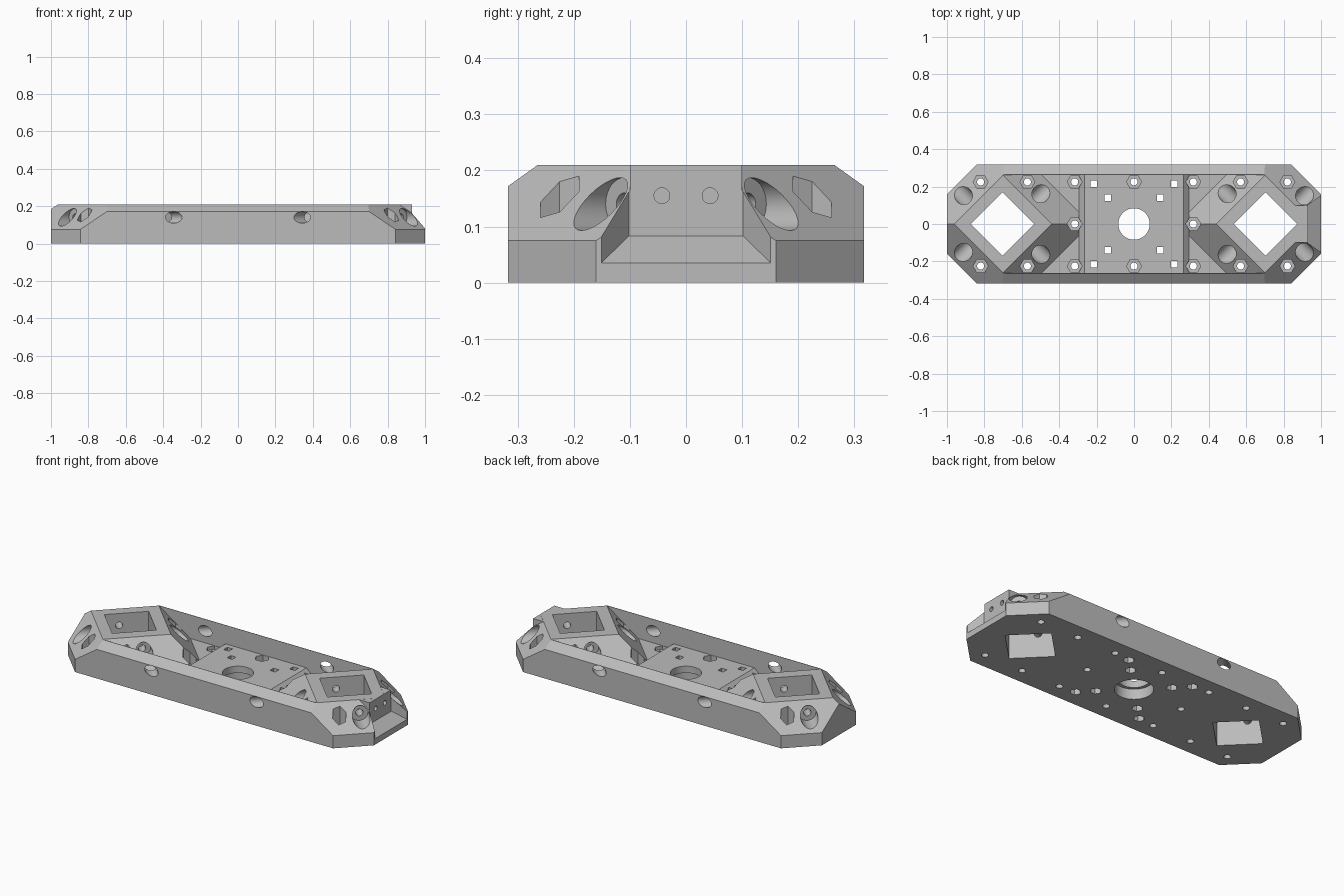
import bpy, bmesh
from math import pi, cos, sin
from mathutils import Vector

if "Cube" in bpy.data.objects:
    bpy.data.objects.remove(bpy.data.objects["Cube"], do_unlink=True)

SIDES = (-1, 1)
CX = 0.703        # centre of each end block
SLOPE = 1.475     # horizontal spread of the sloped faces per unit of height


def finish(bm, name):
    bmesh.ops.recalc_face_normals(bm, faces=bm.faces[:])
    mesh = bpy.data.meshes.new(name)
    bm.to_mesh(mesh)
    bm.free()
    ob = bpy.data.objects.new(name, mesh)
    bpy.context.collection.objects.link(ob)
    return ob


def loft(bm, first, last):
    """Closed solid between two loops of equal length."""
    a = [bm.verts.new(p) for p in first]
    b = [bm.verts.new(p) for p in last]
    n = len(a)
    bm.faces.new(a[::-1])
    bm.faces.new(b)
    for i in range(n):
        j = (i + 1) % n
        bm.faces.new((a[i], a[j], b[j], b[i]))


def solid(name, first, last):
    bm = bmesh.new()
    loft(bm, first, last)
    return finish(bm, name)


def rectangle(x, y, z):
    return [(-x, -y, z), (x, -y, z), (x, y, z), (-x, y, z)]


def end_rectangle(x, y, z0, z1):
    return [(x, -y, z0), (x, y, z0), (x, y, z1), (x, -y, z1)]


def diamond(x, r, z):
    return [(x + r, 0, z), (x, r, z), (x - r, 0, z), (x, -r, z)]


def drill(name, rods, radius, segments, phase=0.0):
    """Straight prisms, one for each start and end point."""
    bm = bmesh.new()
    for start, end in rods:
        a, b = Vector(start), Vector(end)
        axis = (b - a).normalized()
        u = Vector((1, 0, 0)) if abs(axis.z) > 0.9 else axis.cross(Vector((0, 0, 1)))
        v = axis.cross(u)
        angles = [phase + 2 * pi * i / segments for i in range(segments)]
        ring = [radius * (cos(t) * u + sin(t) * v) for t in angles]
        loft(bm, [a + p for p in ring], [b + p for p in ring])
    return finish(bm, name)


def upright(places, z0, z1):
    return [((x, y, z0), (x, y, z1)) for x, y in places]


def combine(target, tool, operation="DIFFERENCE"):
    mod = target.modifiers.new("shape", "BOOLEAN")
    mod.operation = operation
    mod.solver = "MANIFOLD"
    mod.object = tool
    bpy.context.view_layer.objects.active = target
    bpy.ops.object.modifier_apply(modifier=mod.name)
    bpy.data.objects.remove(tool, do_unlink=True)


# Eight-sided body with sloped corners and bevelled long edges
outline = [(1, -0.16), (1, 0.16), (0.843, 0.317), (-0.843, 0.317),
           (-1, 0.16), (-1, -0.16), (-0.843, -0.317), (0.843, -0.317)]
bm = bmesh.new()
loft(bm, [(x, y, 0) for x, y in outline], [(x, y, 0.21) for x, y in outline])
planes = [((sx * 0.843, sy * 0.317, 0.075), (sx, sy, SLOPE)) for sx in SIDES for sy in SIDES]
planes += [((0, sy * 0.317, 0.172), (0, sy * 0.038, 0.053)) for sy in SIDES]
for point, normal in planes:
    cut = bmesh.ops.bisect_plane(bm, geom=bm.verts[:] + bm.edges[:] + bm.faces[:], dist=1e-5,
                                 plane_co=point, plane_no=Vector(normal).normalized(),
                                 clear_outer=True)
    rim = [e for e in cut["geom_cut"] if isinstance(e, bmesh.types.BMEdge)]
    bmesh.ops.holes_fill(bm, edges=rim, sides=0)
body = finish(bm, "mounting_body")

# Central pocket, leaving the sloped diamond blocks and the raised plate
pocket = solid("pocket_cutter", rectangle(CX, 0.262, 0.07), rectangle(CX, 0.262, 0.3))
for sx in SIDES:
    low, high = [diamond(sx * CX, 0.264 + (0.21 - z) * SLOPE, z) for z in (0.04, 0.34)]
    block = solid("diamond_block", low, high)
    combine(block, solid("block_trim", rectangle(0.295, 0.7, 0), rectangle(0.295, 0.7, 0.5)))
    combine(pocket, block)
combine(pocket, solid("centre_plate", rectangle(0.325, 0.3, 0.04), rectangle(0.265, 0.3, 0.1)))
combine(body, pocket)

# Connector block, flared notch and two small holes on the left end
combine(body, solid("connector_block", end_rectangle(0.8, 0.1, 0.06, 0.2095),
                    end_rectangle(0.95, 0.1, 0.06, 0.2095)), "UNION")
combine(body, solid("notch_cutter", end_rectangle(0.93, 0.102, 0.083, 0.3),
                    end_rectangle(1.07, 0.2, -0.013, 0.3)))
combine(body, drill("connector_holes", [((0.885, s * 0.043, 0.155), (1.1, s * 0.043, 0.155))
                                        for s in SIDES], 0.014, 20))

# Square openings through both end blocks
combine(body, drill("square_openings", upright([(-CX, 0), (CX, 0)], -0.1, 0.4), 0.17, 4))

# Horizontal diagonal screw holes: counterbore, screw passage and wall access
bores, passages, access = [], [], []
for sx in SIDES:
    for sy in SIDES:
        for x, direction in ((0.5, -1), (0.92, 1)):
            def at(t):
                return (sx * (x + direction * t), sy * (0.16 + t), 0.14)
            bores.append((at(-0.05), at(0.06)))
            passages.append((at(-0.125), at(0)))
            if direction < 0:
                access.append((at(0.06), at(0.25)))
combine(body, drill("counterbores", bores, 0.047, 32))
combine(body, drill("screw_passages", passages, 0.02, 20))
combine(body, drill("access_holes", access, 0.031, 32))

# Vertical bolt holes with hexagonal nut pockets
spots = [(x, sy * 0.225) for sy in SIDES for x in (-0.82, -0.57, -0.317, 0, 0.317, 0.57, 0.82)]
spots += [(sx * 0.317, 0) for sx in SIDES]
combine(body, drill("nut_pockets", upright(spots, 0.05, 0.4), 0.04, 6))
combine(body, drill("bolt_holes", upright(spots, -0.1, 0.3), 0.019, 20))

# Small square plate holes with nut recesses underneath
small = [(sx * r, sy * r) for r in (0.14, 0.215) for sx in SIDES for sy in SIDES]
combine(body, drill("square_holes", upright(small, -0.1, 0.3), 0.024, 4, pi / 4))
combine(body, drill("lower_recesses", upright(small, -0.1, 0.045), 0.03, 6))

# Stepped round opening in the centre
combine(body, drill("centre_hole", upright([(0, 0)], -0.1, 0.3), 0.084, 48))
combine(body, drill("centre_recess", upright([(0, 0)], -0.1, 0.06), 0.102, 48))

# Single grey finish
grey = bpy.data.materials.new("plain grey")
grey.use_nodes = True
colour = (0.5, 0.5, 0.5, 1)
grey.diffuse_color = colour
grey.node_tree.nodes["Principled BSDF"].inputs["Base Color"].default_value = colour
body.data.materials.clear()
body.data.materials.append(grey)
bpy.ops.object.select_all(action="DESELECT")
body.select_set(True)
bpy.context.view_layer.objects.active = body
bpy.ops.object.shade_smooth_by_angle(angle=0.5)
